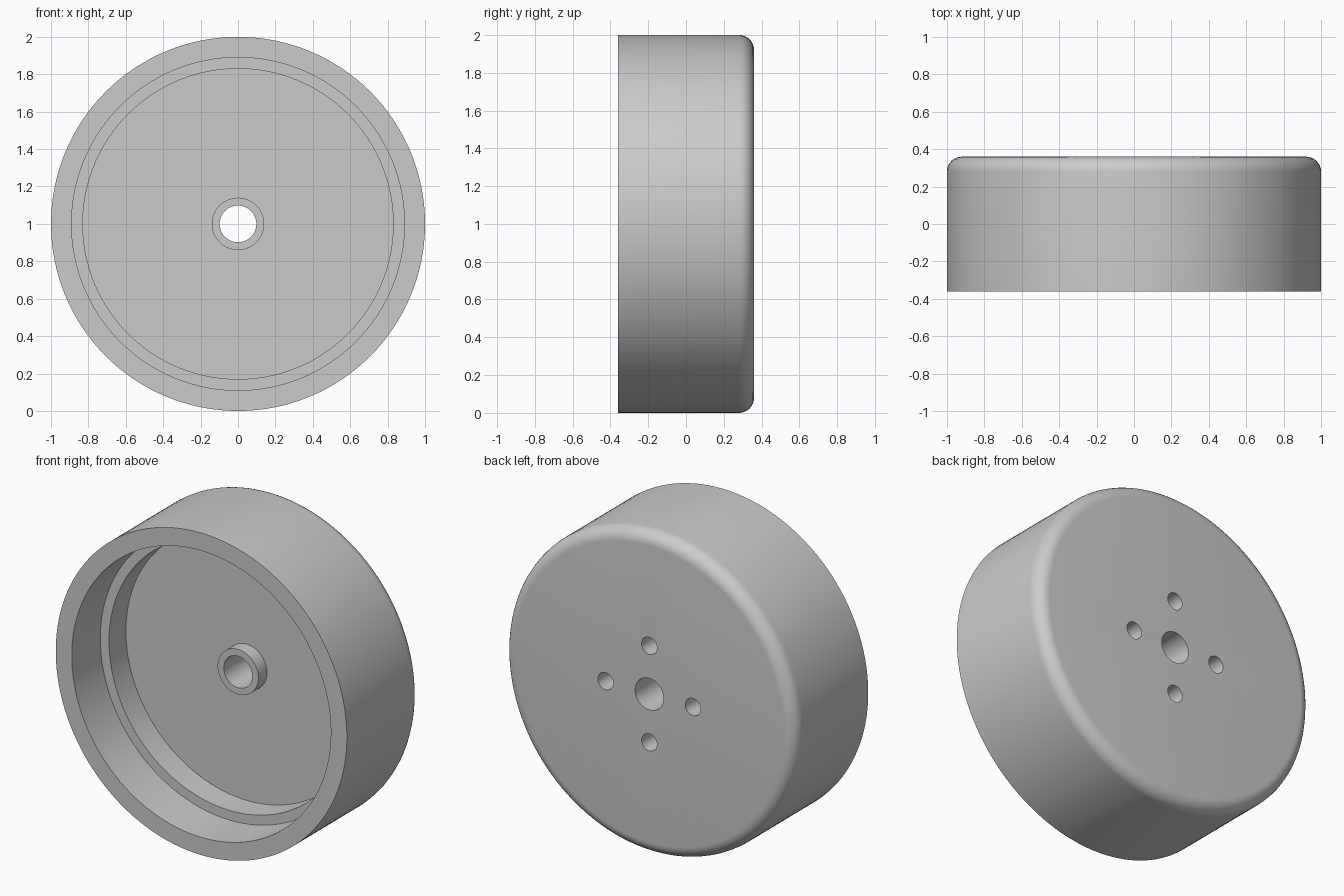
import bpy, bmesh
from math import pi, sin, cos
from mathutils import Vector, Matrix

if "Cube" in bpy.data.objects:
    bpy.data.objects.remove(bpy.data.objects["Cube"])

SEG = 128
CENTRE = Vector((0, 0, 1))
FILLET = 0.08

# Closed cross-section (radius, y): hub bore, boss, floor, stepped wall, rim, rounded back
profile = [(0.098, 0.0), (0.14, 0.0), (0.14, 0.085), (0.83, 0.085),
           (0.83, -0.08), (0.89, -0.08), (0.89, -0.36), (1.0, -0.36)]
profile += [(1 - FILLET + FILLET * cos(a), 0.36 - FILLET + FILLET * sin(a))
            for a in (i * pi / 16 for i in range(9))]
profile += [(0.098, 0.36)]

# Wheel body: profile revolved around the y axis
bm = bmesh.new()
verts = [bm.verts.new((r, y, 1)) for r, y in profile]
edges = [bm.edges.new((verts[i], verts[(i + 1) % len(verts)])) for i in range(len(verts))]
bmesh.ops.spin(bm, geom=verts + edges, cent=CENTRE, axis=(0, 1, 0),
               angle=2 * pi, steps=SEG, use_duplicate=False)
bmesh.ops.remove_doubles(bm, verts=bm.verts[:], dist=1e-4)
bmesh.ops.recalc_face_normals(bm, faces=bm.faces[:])
mesh = bpy.data.meshes.new("wheel_body")
bm.to_mesh(mesh)
bm.free()
wheel = bpy.data.objects.new("wheel_body", mesh)
bpy.context.collection.objects.link(wheel)

# Four blind bolt holes in the back face
bm = bmesh.new()
for k in range(4):
    a = k * pi / 2
    pos = CENTRE + Vector((0.3 * cos(a), 0.28, 0.3 * sin(a)))
    bmesh.ops.create_cone(bm, cap_ends=True, segments=40, radius1=0.053, radius2=0.053,
                          depth=0.24, matrix=Matrix.Translation(pos) @ Matrix.Rotation(pi / 2, 4, 'X'))
mesh = bpy.data.meshes.new("bolt_hole_cutter")
bm.to_mesh(mesh)
bm.free()
cutter = bpy.data.objects.new("bolt_hole_cutter", mesh)
bpy.context.collection.objects.link(cutter)
cutter.hide_render = True

mod = wheel.modifiers.new("bolt_holes", 'BOOLEAN')
mod.object = cutter
mod.operation = 'DIFFERENCE'
mod.solver = 'EXACT'
bpy.context.view_layer.objects.active = wheel
wheel.select_set(True)
bpy.ops.object.modifier_apply(modifier=mod.name)
bpy.data.objects.remove(cutter)

# Smooth round walls, crisp edges
bpy.ops.object.shade_smooth_by_angle(angle=pi / 6)
